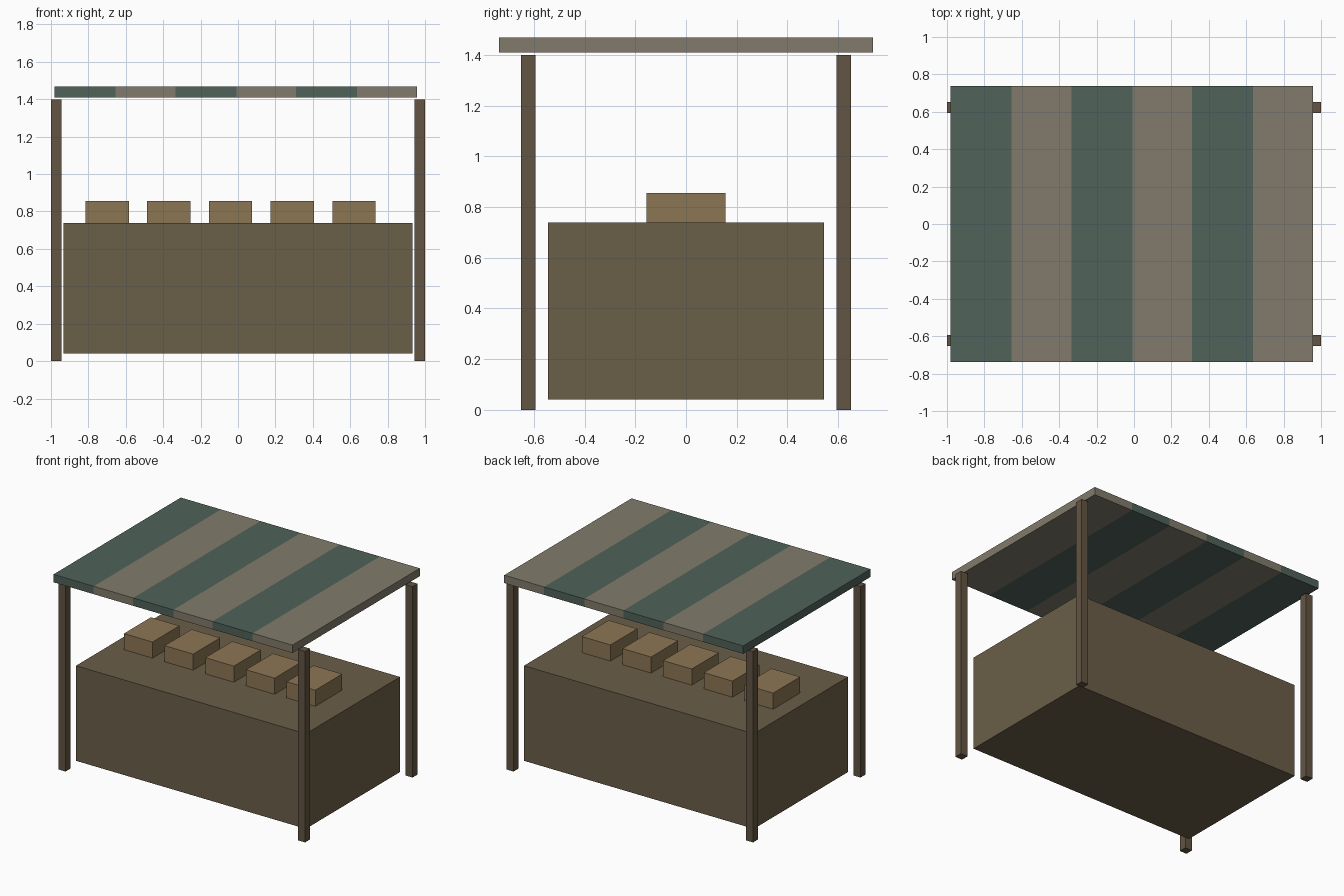
import bpy

if "Cube" in bpy.data.objects:
    bpy.data.objects.remove(bpy.data.objects["Cube"])


def material(name, rgb):
    m = bpy.data.materials.new(name)
    m.diffuse_color = (*rgb, 1)
    m.use_nodes = True
    m.node_tree.nodes["Principled BSDF"].inputs["Base Color"].default_value = m.diffuse_color
    return m


def box(name, lo, hi, mat):
    """Axis-aligned box between two corners."""
    bpy.ops.mesh.primitive_cube_add(size=1, location=[(a + b) / 2 for a, b in zip(lo, hi)])
    ob = bpy.context.object
    ob.name = name
    ob.scale = [b - a for a, b in zip(lo, hi)]
    bpy.ops.object.transform_apply(location=False, rotation=False, scale=True)
    ob.data.materials.append(mat)
    return ob


post_wood = material("post_wood", (0.122, 0.089, 0.054))
counter_wood = material("counter_wood", (0.147, 0.112, 0.065))
crate_wood = material("crate_wood", (0.263, 0.181, 0.089))
green_cloth = material("green_cloth", (0.080, 0.122, 0.102))
tan_cloth = material("tan_cloth", (0.220, 0.198, 0.147))

# Counter block, raised slightly off the ground
box("counter", (-0.932, -0.545, 0.041), (0.932, 0.545, 0.738), counter_wood)

# Four corner posts
T = 0.057
for sx, side in ((-1, "left"), (1, "right")):
    for sy, end in ((-1, "front"), (1, "back")):
        cx, cy = sx * (1 - T / 2), sy * (0.651 - T / 2)
        box(f"{end}_{side}_post", (cx - T / 2, cy - T / 2, 0),
            (cx + T / 2, cy + T / 2, 1.399), post_wood)

# Row of goods crates on the counter
for i in range(5):
    cx = -0.70 + 0.33 * i
    box(f"crate_{i + 1}", (cx - 0.116, -0.156, 0.738), (cx + 0.116, 0.156, 0.856), crate_wood)

# Striped canopy: green and tan strips side by side
edges = (-0.980, -0.654, -0.334, -0.009, 0.309, 0.635, 0.958)
for i, (a, b) in enumerate(zip(edges, edges[1:])):
    box(f"canopy_stripe_{i + 1}", (a, -0.737, 1.41), (b, 0.737, 1.468),
        tan_cloth if i % 2 else green_cloth)
